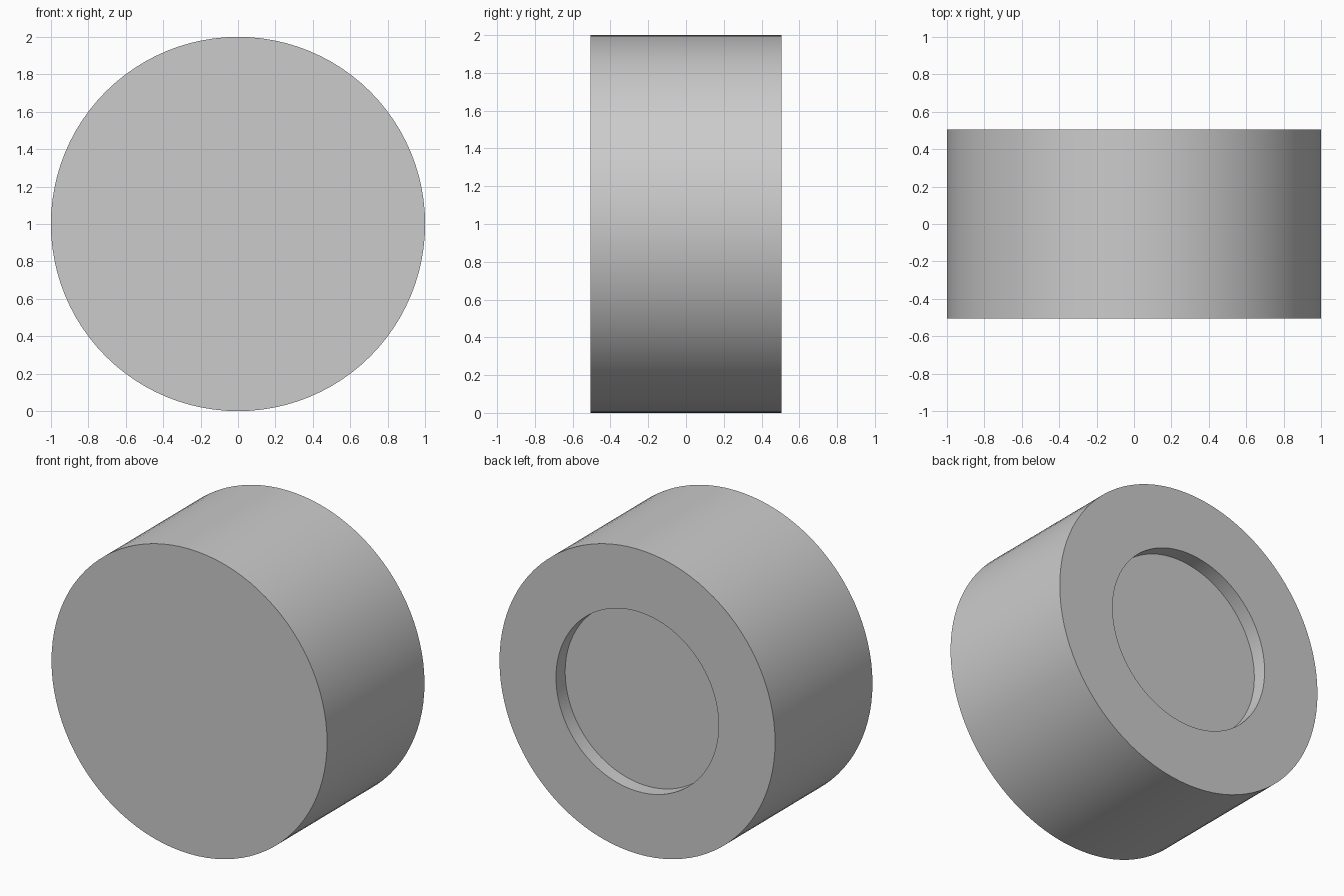
import bpy, bmesh, math
from mathutils import Matrix

if "Cube" in bpy.data.objects:
    bpy.data.objects.remove(bpy.data.objects["Cube"])

SEGMENTS = 96
RADIUS, HALF_DEPTH = 1.0, 0.505
RECESS_RADIUS, RECESS_DEPTH = 0.59, 0.095

# Profile (radius, y) from the front rim round to the recess floor
profile = [
    (RADIUS, -HALF_DEPTH),
    (RADIUS, HALF_DEPTH),
    (RECESS_RADIUS, HALF_DEPTH),
    (RECESS_RADIUS, HALF_DEPTH - RECESS_DEPTH),
]

bm = bmesh.new()


def ring(radius, y):
    step = 2 * math.pi / SEGMENTS
    return [bm.verts.new((radius * math.cos(i * step), y, radius * math.sin(i * step)))
            for i in range(SEGMENTS)]


# Drum body: outer wall, back rim and recess wall
rings = [ring(r, y) for r, y in profile]
for a, b in zip(rings, rings[1:]):
    for i in range(SEGMENTS):
        j = (i + 1) % SEGMENTS
        bm.faces.new((a[i], a[j], b[j], b[i]))

# Front face and recess floor
bm.faces.new(rings[0])
bm.faces.new(rings[-1])
bmesh.ops.recalc_face_normals(bm, faces=bm.faces[:])
bm.transform(Matrix.Translation((0, 0, RADIUS)))

mesh = bpy.data.meshes.new("recessed_drum")
bm.to_mesh(mesh)
bm.free()
drum = bpy.data.objects.new("recessed_drum", mesh)
bpy.context.collection.objects.link(drum)

# Smooth walls with crisp rims
bpy.context.view_layer.objects.active = drum
drum.select_set(True)
bpy.ops.object.shade_smooth_by_angle(angle=math.radians(30))
